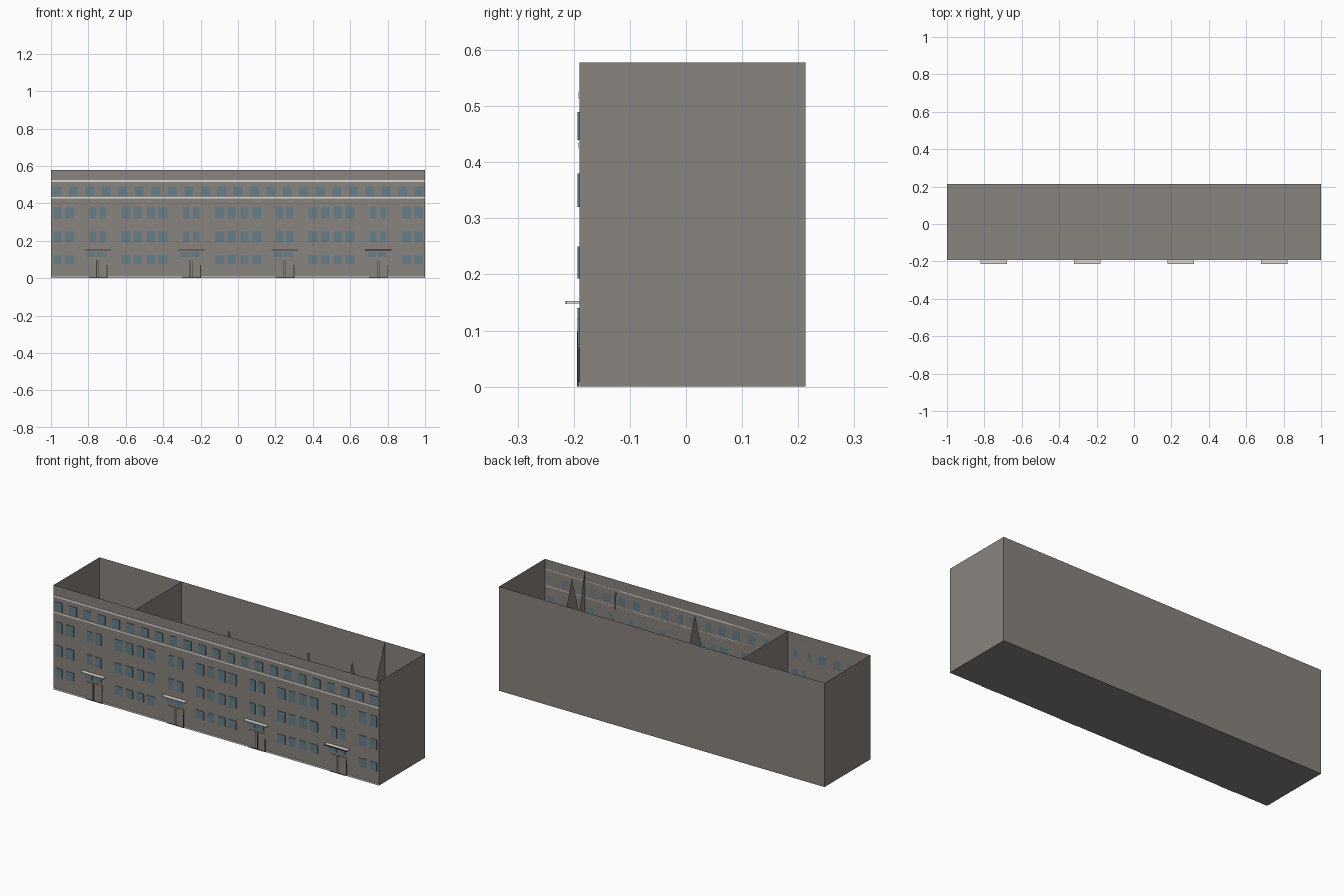
import bpy, bmesh

if "Cube" in bpy.data.objects:
    bpy.data.objects.remove(bpy.data.objects["Cube"])

FRONT, BACK, TOP = -0.19, 0.213, 0.578


def material(name, rgb):
    m = bpy.data.materials.new(name)
    m.use_nodes = True
    m.diffuse_color = (*rgb, 1)
    m.node_tree.nodes["Principled BSDF"].inputs["Base Color"].default_value = (*rgb, 1)
    return m


wall = material("warm grey plaster", (0.25, 0.23, 0.21))
glass = material("blue grey glass", (0.13, 0.21, 0.25))
trim = material("pale trim", (0.72, 0.70, 0.66))
dark = material("dark frame", (0.05, 0.045, 0.04))


def finish(name, bm, mat):
    mesh = bpy.data.meshes.new(name)
    bm.to_mesh(mesh)
    bm.free()
    mesh.materials.append(mat)
    ob = bpy.data.objects.new(name, mesh)
    bpy.context.collection.objects.link(ob)
    return ob


def add_box(bm, x0, x1, y0, y1, z0, z1):
    verts = bmesh.ops.create_cube(bm, size=1)["verts"]
    bmesh.ops.scale(bm, verts=verts, vec=(x1 - x0, y1 - y0, z1 - z0))
    bmesh.ops.translate(bm, verts=verts, vec=((x0 + x1) / 2, (y0 + y1) / 2, (z0 + z1) / 2))
    return verts


def box(name, mat, *size):
    bm = bmesh.new()
    add_box(bm, *size)
    return finish(name, bm, mat)


def plates(name, mat, rects, depth):
    """Thin plates on the facade, each given as centre x, width, bottom, top."""
    bm = bmesh.new()
    for x, w, z0, z1 in rects:
        add_box(bm, x - w / 2, x + w / 2, FRONT - depth, FRONT, z0, z1)
    return finish(name, bm, mat)


def panel(name, x, profile):
    """Flat cross wall from a y, z outline."""
    bm = bmesh.new()
    bm.faces.new([bm.verts.new((x, y, z)) for y, z in profile])
    return finish(name, bm, wall)


# Open-topped shell with a floor
bm = bmesh.new()
add_box(bm, -1, 1, FRONT, BACK, 0, TOP)
bm.faces.ensure_lookup_table()
bmesh.ops.delete(bm, geom=[f for f in bm.faces if f.normal.z > 0.5], context="FACES")
finish("building_shell", bm, wall)

# Cross walls inside, one whole and the others broken to points
panel("cross_wall", -0.495, [(FRONT, 0), (BACK, 0), (BACK, TOP), (FRONT, TOP)])
panel("broken_wall_middle", 0.015, [(FRONT, 0), (0.08, 0), (-0.10, 0.565), (FRONT, 0.25)])
panel("broken_wall_sliver", 0.5, [(-0.09, 0.44), (-0.085, 0.565), (-0.105, 0.565)])
panel("broken_wall_front", 0.754, [(FRONT, 0), (-0.06, 0), (FRONT, TOP)])
panel("broken_wall_centre", 0.754, [(FRONT, 0.2), (FRONT, 0), (0.11, 0), (-0.075, TOP)])
panel("broken_wall_back", 0.754, [(BACK, 0), (BACK, TOP), (-0.03, 0)])

# Three lower storeys: groups of four windows between the entrances
doors = [-0.75, -0.25, 0.25, 0.75]
storeys = [(0.075, 0.122), (0.193, 0.25), (0.32, 0.38)]
rects = []
for z0, z1 in storeys:
    for centre in (-1, -0.5, 0, 0.5, 1):
        for dx, w in ((-0.1, 0.048), (-0.034, 0.042), (0.034, 0.042), (0.1, 0.048)):
            if abs(centre + dx) < 1:
                rects.append((centre + dx, w, z0, z1))
plates("storey_windows", glass, rects, 0.003)

# Narrow stair windows above the entrances
plates("stair_windows", glass,
       [(x + dx, 0.035, z0, z1) for x in doors for dx in (-0.027, 0.027)
        for z0, z1 in storeys[1:]], 0.003)
plates("transom_windows", glass,
       [(x + dx, 0.046, 0.113, 0.14) for x in doors for dx in (-0.035, 0.02)], 0.003)

# Evenly spaced attic windows
plates("attic_windows", glass,
       [(-0.968 + i * 0.088, 0.046, 0.44, 0.49) for i in range(23)], 0.003)

# Pale string courses and plinth line
plates("string_courses", trim, [(0, 2, 0.514, 0.524), (0, 2, 0.426, 0.435)], 0.002)
plates("plinth_line", trim, [(0, 2, 0, 0.008)], 0.002)

# Entrances: doors, dark jambs and thin canopies
for i, x in enumerate(doors, 1):
    plates(f"door_{i}", wall, [(x, 0.1, 0, 0.1)], 0.003)
    plates(f"door_jambs_{i}", dark,
           [(x - 0.006, 0.004, 0, 0.098), (x + 0.005, 0.004, 0, 0.095),
            (x + 0.05, 0.004, 0, 0.07), (x, 0.1, 0, 0.004)], 0.004)
    box(f"canopy_{i}", trim, x - 0.07, x + 0.07, -0.213, FRONT, 0.148, 0.153)
box("canopy_lip", dark, 0.68, 0.82, -0.215, -0.213, 0.147, 0.153)
